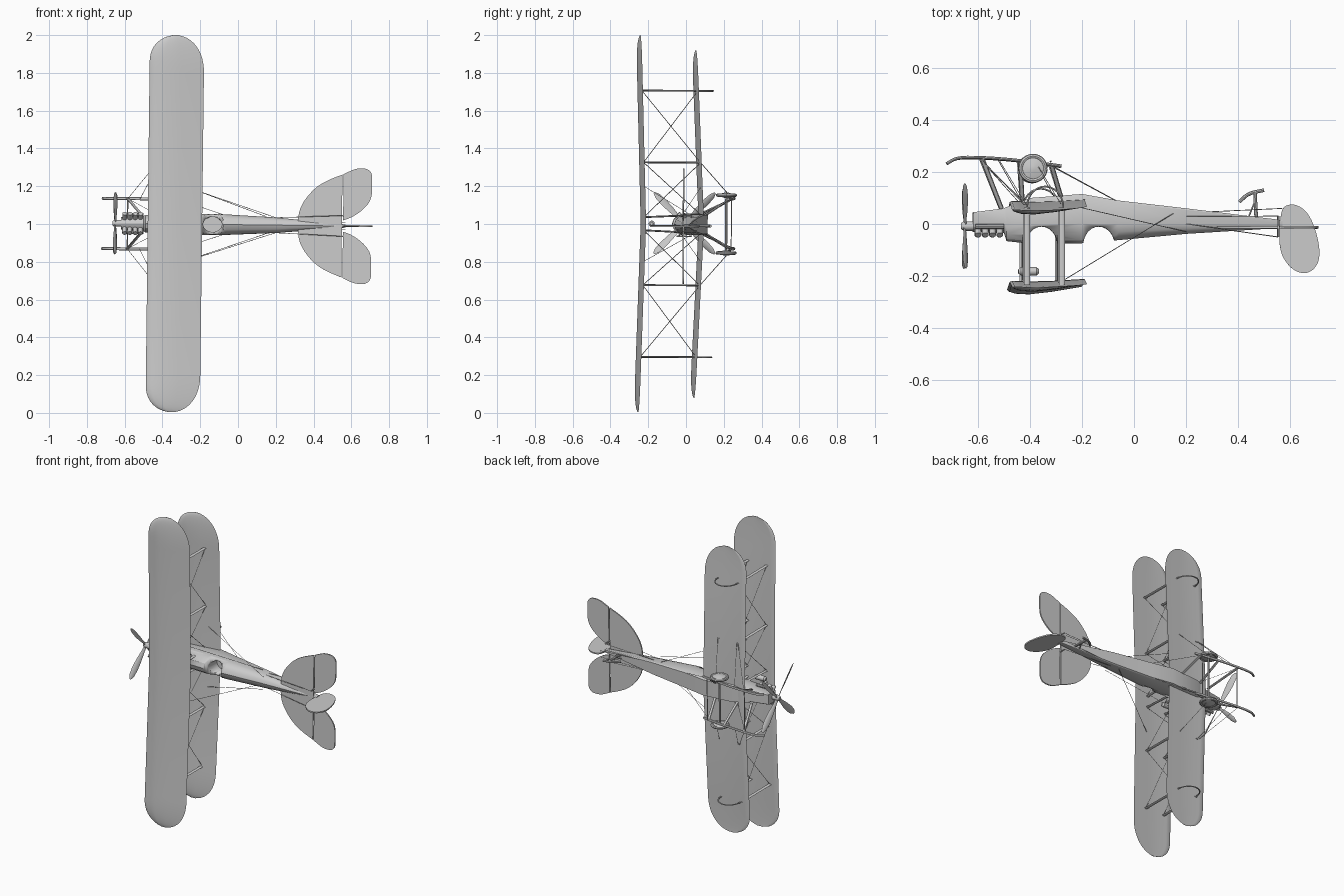
import bpy, bmesh
from math import sin, cos, pi, radians
from mathutils import Vector, Matrix

cube = bpy.data.objects.get("Cube")
if cube:
    bpy.data.objects.remove(cube, do_unlink=True)

grey = bpy.data.materials.new("light_grey")
grey.use_nodes = True
COLOUR = (0.6, 0.6, 0.6, 1)
grey.diffuse_color = COLOUR
grey.node_tree.nodes["Principled BSDF"].inputs["Base Color"].default_value = COLOUR

# Local axes: x runs nose to tail, y runs from top to belly, z is the span
PLACE = (Matrix.Translation((0, 0, 0.996)) @ Matrix.Rotation(0.012, 4, 'Y')
         @ Matrix.Rotation(-0.006, 4, 'X'))
X, Z = Vector((1, 0, 0)), Vector((0, 0, 1))
SIDES = (1, -1)


def loft(bm, rings):
    loops = [[bm.verts.new(p) for p in ring] for ring in rings]
    n = len(loops[0])
    for a, b in zip(loops, loops[1:]):
        for i in range(n):
            bm.faces.new((a[i], a[(i + 1) % n], b[(i + 1) % n], b[i]))
    bm.faces.new(loops[0])
    bm.faces.new(loops[-1][::-1])


def sweep(bm, pts, ru, rv=None, n=8, ref=None, scales=None):
    """Elliptical section along a path; ru is measured along ref."""
    pts = [Vector(p) for p in pts]
    rv = rv or ru
    rings = []
    for i, p in enumerate(pts):
        d = (pts[min(i + 1, len(pts) - 1)] - pts[max(i - 1, 0)]).normalized()
        r = ref or (X if abs(d.x) < 0.7 else Z)
        u = (r - d * r.dot(d)).normalized()
        v = d.cross(u)
        k = scales[i] if scales else 1
        rings.append([p + k * (u * ru * cos(2 * pi * j / n) + v * rv * sin(2 * pi * j / n))
                      for j in range(n)])
    loft(bm, rings)


def finish(name, bm, angle=35):
    bmesh.ops.recalc_face_normals(bm, faces=bm.faces)
    me = bpy.data.meshes.new(name)
    bm.to_mesh(me)
    bm.free()
    me.materials.append(grey)
    me.shade_smooth()
    me.set_sharp_from_angle(angle=radians(angle))
    ob = bpy.data.objects.new(name, me)
    bpy.context.collection.objects.link(ob)
    ob.matrix_world = PLACE
    return ob


def rounded(pts, times=2, closed=True):
    """Corner cutting to turn a few points into a smooth outline."""
    pts = [Vector(p) for p in pts]
    for _ in range(times):
        nxt = pts[1:] + pts[:1] if closed else pts[1:]
        cut = [q for a, b in zip(pts, nxt) for q in (a.lerp(b, .25), a.lerp(b, .75))]
        pts = cut if closed else [pts[0]] + cut + [pts[-1]]
    return pts


# Wings with a cambered section and rounded tips
def upper_y(s):
    return -0.217 - 0.03 * abs(s)


def lower_y(s):
    return 0.09 - 0.045 * abs(s)


FOIL = [(0, 0), (.03, .025), (.12, .055), (.3, .072), (.6, .05), (1, 0),
        (.6, .008), (.3, .005), (.12, -.008), (.03, -.012)]


def wing(name, half, y_at):
    def edge(s, reach, tip):
        q = max(0, (abs(s) - half + tip) / tip)
        return reach * max(0.02, 1 - q ** 2.2) ** 0.5
    outer = [half - 0.2 * (1 - sin(i * pi / 24)) for i in range(13)]
    spans = [-s for s in reversed(outer)] + [0] + outer
    rings = []
    for s in spans:
        front = -0.34 - edge(s, 0.138, 0.14)
        chord = -0.34 + edge(s, 0.15, 0.2) - front
        rings.append([(front + t * chord, y_at(s) + (0.04 * (t - .5) - h) * chord, s)
                      for t, h in FOIL])
    bm = bmesh.new()
    loft(bm, rings)
    finish(name, bm, 60)


wing("upper_wing", 0.998, upper_y)
wing("lower_wing", 0.92, lower_y)

# Fuselage: station x, deck y, belly y, half width
STATIONS = [(-.62, -.03, .045, .033), (-.5, -.035, .06, .04), (-.49, -.066, .065, .046),
            (-.4, -.076, .1, .054), (-.2, -.074, .115, .056), (-.06, -.062, .09, .054),
            (.2, -.038, .06, .041), (.57, -.015, .015, .008)]
HALF = [(0, .9), (.06, 1), (.6, 1), (.8, .85), (.94, .5)]
SECTION = HALF + [(1, 0)] + [(f, -w) for f, w in reversed(HALF)]
bm = bmesh.new()
loft(bm, [[(x, b + (t - b) * f, w * hw) for f, w in SECTION] for x, t, b, hw in STATIONS])
fuselage = finish("fuselage", bm, 30)

# Cockpits: scooped sides and a well
cutters = []
for x in (-0.355, -0.135):
    for path, rv in (([(x, -.08, -.1), (x, -.08, .1)], .07), ([(x, -.12, 0), (x, .05, 0)], .04)):
        bm = bmesh.new()
        sweep(bm, path, .06 if rv > .05 else .05, rv, 24, X)
        cutter = finish("cockpit_cutter", bm)
        cutter.hide_render = True
        cutters.append(cutter)
        mod = fuselage.modifiers.new("cockpit", 'BOOLEAN')
        mod.operation, mod.solver, mod.object = 'DIFFERENCE', 'EXACT', cutter
bpy.context.view_layer.update()
bpy.context.view_layer.objects.active = fuselage
for mod in list(fuselage.modifiers):
    bpy.ops.object.modifier_apply(modifier=mod.name)
for cutter in cutters:
    bpy.data.objects.remove(cutter, do_unlink=True)

# Vee engine with exhaust pipes
bm = bmesh.new()
for side in SIDES:
    for i in range(4):
        x = -0.6 + 0.028 * i
        sweep(bm, [(x, 0, .01 * side), (x, -.043, .052 * side)], .0125, n=12)
    sweep(bm, [(-.61, -.01, .046 * side), (-.5, -.01, .046 * side)], .009)
finish("engine", bm)

# Four blade propeller
bm = bmesh.new()
sweep(bm, [(-.665, -.008, 0), (-.655, -.008, 0), (-.61, -.008, 0)], .018, n=12, scales=[.6, 1, 1])
for i in range(4):
    a = pi / 4 + i * pi / 2
    d, side = Vector((0, cos(a), sin(a))), Vector((0, -sin(a), cos(a)))
    hub = Vector((-.65, -.008, 0))
    sweep(bm, [hub + d * r for r in (0, .05, .1, .16, .205, .228)], .021, .004, 8,
          side * .85 + X * .5, [.4, .55, .85, 1, .8, .25])
finish("propeller", bm)


# Tail surfaces as thin rounded plates
def plate(name, pts, axis, thick=.008):
    bm = bmesh.new()
    shift = Vector(axis) * thick / 2
    outline = rounded(pts)
    loft(bm, [[p - shift for p in outline], [p + shift for p in outline]])
    finish(name, bm)


T = -0.014
half_tail = [(.317, .06), (.345, .13), (.41, .205), (.48, .245), (.55, .272), (.55, .272), (.55, .272)]
plate("tailplane", [(x, T, s) for x, s in half_tail] +
      [(x, T, -s) for x, s in reversed(half_tail)], (0, 1, 0))
flap = [(.556, .03), (.556, .03), (.556, .275), (.556, .275), (.63, .31), (.705, .30),
        (.708, .22), (.705, .14), (.66, .085), (.6, .045)]
for side, label in zip(SIDES, ("left", "right")):
    plate(label + "_elevator", [(x, T, s * side) for x, s in flap], (0, 1, 0))
plate("rudder", [(.562, .03, 0), (.575, .07, 0), (.62, .078, 0), (.67, .045, 0), (.705, -.04, 0),
                 (.717, -.13, 0), (.69, -.18, 0), (.645, -.193, 0), (.595, -.165, 0),
                 (.557, -.1, 0)], (0, 0, 1))

# Interplane and cabin struts
SPARS = (-.42, -.285)
bm = bmesh.new()
for side in SIDES:
    for x in SPARS:
        for s in (.325, .705):
            sweep(bm, [(x, upper_y(s), s * side), (x, lower_y(s), s * side)], .011, .004, 8, X)
        sweep(bm, [(x, upper_y(0), .035 * side), (x, -.0, .045 * side)], .01, .004, 8, X)
finish("wing_struts", bm)

# Small tank below the upper wing
bm = bmesh.new()
sweep(bm, [(x, -.182, 0) for x in (-.445, -.435, -.375, -.365)], .016, n=12,
      scales=[.5, 1, 1, .5])
finish("tank", bm)

# Wingtip hoops under the lower wing
bm = bmesh.new()
for side in SIDES:
    sweep(bm, [(-.35 - .07 * cos(a), .06 + .08 * sin(a), .705 * side)
               for a in [i * pi / 12 for i in range(13)]], .004, n=6, ref=Z)
finish("wingtip_hoops", bm)

# Wheels: tyre and coned cover
for side, label in zip(SIDES, ("left", "right")):
    bm = bmesh.new()
    c = Vector((-.39, .213, .153 * side))
    turn = [Vector((cos(i * pi / 14), sin(i * pi / 14), 0)) for i in range(29)]
    sweep(bm, [c + t * .047 for t in turn], .009, n=8, ref=Z)
    loft(bm, [[c + t * r + Z * h for t in turn[:-1]]
              for r, h in ((.01, -.014), (.046, -.004), (.046, .004), (.01, .014))])
    finish(label + "_wheel", bm)

# Undercarriage: curved skids, legs and axle
bm = bmesh.new()
sweep(bm, [(-.39, .213, -.165), (-.39, .213, .165)], .006)
for side in SIDES:
    s = .133 * side
    sweep(bm, rounded([(-.72, .232, s), (-.68, .256, s), (-.58, .255, s), (-.45, .245, s),
                       (-.28, .222, s)], closed=False), .008, .006, 8, Z)
    for a, b in (((-.585, .25), (-.51, .06)), ((-.44, .245), (-.43, .09)), ((-.32, .23), (-.28, .1))):
        sweep(bm, [(*a, s), (*b, .045 * side)], .009, .005, 8, X)
for x in (-.585, -.32):
    sweep(bm, [(x, .24, -.133), (x, .24, .133)], .003, n=6)
finish("undercarriage", bm)

# Tail skid on its post
bm = bmesh.new()
sweep(bm, rounded([(.405, .085, 0), (.44, .118, 0), (.5, .13, 0)], closed=False), .007, ref=Z)
sweep(bm, [(.47, .02, 0), (.465, .122, 0)], .007)
for side in SIDES:
    sweep(bm, [(.44, .025, .01 * side), (.47, .1, 0)], .003)
finish("tail_skid", bm)

# Rigging and control wires
bm = bmesh.new()


def wire(a, b):
    sweep(bm, [a, b], .0014, n=4)


for side in SIDES:
    for x in SPARS:
        for p, q in ((.04, .325), (.325, .705)):
            wire((x, upper_y(p), p * side), (x, lower_y(q), q * side))
            wire((x, lower_y(p), p * side), (x, upper_y(q), q * side))
        wire((x, lower_y(.325), .325 * side), (x - .1, .245, .133 * side))
    wire((-.43, lower_y(.325), .325 * side), (-.585, .245, .133 * side))
    wire((-.585, .24, .133 * side), (-.43, .09, .05 * side))
    wire((-.32, .225, .133 * side), (-.07, .09, .05 * side))
    wire((-.285, -.225, .2 * side), (.15, .04, .045 * side))
    wire((-.285, .08, .2 * side), (.2, -.03, .04 * side))
    wire((.2, 0, .04 * side), (.555, -.05, .055 * side))
    wire((.2, .03, .04 * side), (.555, .03, .055 * side))
    wire((.25, .045, .03 * side), (.57, .06, .02 * side))
    sweep(bm, [(.555, -.05, .055 * side), (.555, .03, .055 * side)], .004, n=6)
finish("wires", bm)
